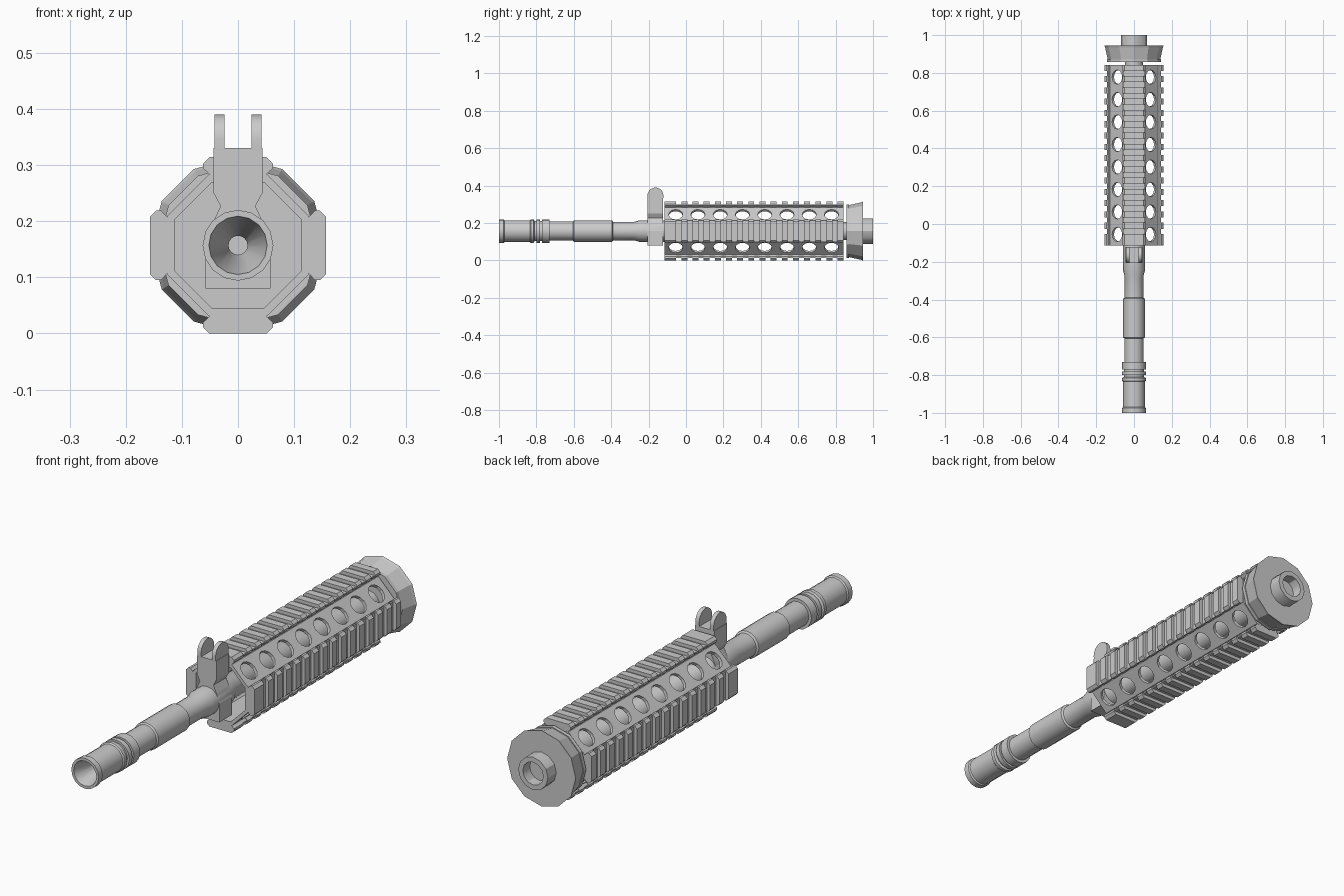
import bpy, bmesh
from math import sin, cos, pi, radians
from mathutils import Matrix, Vector

if "Cube" in bpy.data.objects:
    bpy.data.objects.remove(bpy.data.objects["Cube"])

CZ = 0.157  # height of the long axis


def finish(name, bm, smooth=0):
    bmesh.ops.recalc_face_normals(bm, faces=bm.faces)
    me = bpy.data.meshes.new(name)
    bm.to_mesh(me)
    bm.free()
    ob = bpy.data.objects.new(name, me)
    bpy.context.collection.objects.link(ob)
    if smooth:
        bpy.ops.object.select_all(action='DESELECT')
        ob.select_set(True)
        bpy.context.view_layer.objects.active = ob
        bpy.ops.object.shade_smooth_by_angle(angle=radians(smooth))
    return ob


def lathe(name, profile, n, smooth=0):
    """Revolve (y, r) points about the long axis, capping both ends."""
    bm = bmesh.new()
    rings = [[bm.verts.new((r * cos(2 * pi * i / n), y, CZ + r * sin(2 * pi * i / n)))
              for i in range(n)] for y, r in profile]
    for a, b in zip(rings, rings[1:]):
        for i in range(n):
            j = (i + 1) % n
            bm.faces.new((a[i], a[j], b[j], b[i]))
    bm.faces.new(rings[0])
    bm.faces.new(rings[-1])
    return finish(name, bm, smooth)


def prism(bm, pts, y0, y1, turn=0):
    """Extrude an axis-centred (x, z) section along y, turned about the axis."""
    c, s = cos(turn), sin(turn)
    ends = [[bm.verts.new((x * c - z * s, y, CZ + x * s + z * c)) for x, z in pts]
            for y in (y0, y1)]
    n = len(pts)
    bm.faces.new(ends[0])
    bm.faces.new(ends[1])
    for i in range(n):
        j = (i + 1) % n
        bm.faces.new((ends[0][i], ends[0][j], ends[1][j], ends[1][i]))


def mirrored(half):
    return half + [(-x, z) for x, z in reversed(half)]


# barrel, with the bore at the muzzle
lathe("barrel", [(-0.72, 0.017), (-0.88, 0.017), (-0.99, 0.050), (-1.0, 0.052), (-1.0, 0.063),
                 (-0.975, 0.063), (-0.97, 0.058), (-0.835, 0.058), (-0.83, 0.063),
                 (-0.815, 0.063), (-0.81, 0.054), (-0.80, 0.054), (-0.80, 0.063),
                 (-0.78, 0.063), (-0.78, 0.054), (-0.77, 0.054), (-0.77, 0.063),
                 (-0.73, 0.063), (-0.73, 0.051), (-0.605, 0.051), (-0.60, 0.057),
                 (-0.395, 0.057), (-0.39, 0.049), (-0.28, 0.049), (-0.25, 0.057),
                 (-0.10, 0.057), (-0.08, 0.048), (0.87, 0.048)], 16, 30)

# rear collar and end tube
lathe("rear_collar", [(0.857, 0.143), (0.872, 0.143), (0.872, 0.139), (0.935, 0.153),
                      (0.945, 0.157), (0.945, 0.150)], 12)
lathe("rear_tube", [(0.93, 0.068), (1.0, 0.068), (1.0, 0.047), (0.955, 0.047)], 12, 30)

# octagonal handguard shell
Y0, Y1 = -0.115, 0.843
bm = bmesh.new()
rings = []
for y, ap in ((Y0, 0.126), (Y1, 0.126), (Y1, 0.112), (Y0, 0.112)):
    r = ap / cos(pi / 8)
    rings.append([bm.verts.new((r * cos(pi / 8 + k * pi / 4), y, CZ + r * sin(pi / 8 + k * pi / 4)))
                  for k in range(8)])
for a, b in zip(rings, rings[1:] + rings[:1]):
    for k in range(8):
        j = (k + 1) % 8
        bm.faces.new((a[k], a[j], b[j], b[k]))
shell = finish("handguard", bm)

# vent holes on the four diagonal faces
bm = bmesh.new()
for d in range(4):
    ang = pi / 4 + d * pi / 2
    for i in range(8):
        pos = Vector((0.119 * cos(ang), -0.055 + i * 0.119, CZ + 0.119 * sin(ang)))
        m = Matrix.Translation(pos) @ Matrix.Rotation(pi / 2 - ang, 4, 'Y')
        bmesh.ops.create_cone(bm, cap_ends=True, segments=12, radius1=0.038,
                              radius2=0.038, depth=0.05, matrix=m)
cutter = finish("hole_cutter", bm)
cutter.hide_render = True
mod = shell.modifiers.new("holes", 'BOOLEAN')
mod.object, mod.operation, mod.solver = cutter, 'DIFFERENCE', 'EXACT'
bpy.context.view_layer.objects.active = shell
bpy.ops.object.modifier_apply(modifier="holes")
bpy.data.objects.remove(cutter)

# four toothed rails
base = mirrored([(0.048, 0.120), (0.048, 0.128), (0.058, 0.137), (0.058, 0.143)])
tooth = mirrored([(0.050, 0.126), (0.062, 0.137), (0.062, 0.146), (0.051, 0.157)])
for d, side in enumerate(("top", "left", "bottom", "right")):
    bm = bmesh.new()
    prism(bm, base, Y0 + 0.001, Y1 - 0.001, d * pi / 2)
    for i in range(16):
        y = Y0 + 0.033 + i * 0.0597
        prism(bm, tooth, Y0 if i == 0 else y - 0.003, y + 0.029, d * pi / 2)
    finish(side + "_rail", bm)

# front sight: post, lower block and two rounded ears
bm = bmesh.new()
prism(bm, mirrored([(0.058, -0.077), (0.058, 0.0), (0.045, 0.04), (0.031, 0.070),
                    (0.044, 0.094), (0.044, 0.173)]), -0.205, -0.122)
finish("sight_block", bm)
for name, x in (("left_ear", -0.033), ("right_ear", 0.033)):
    bm = bmesh.new()
    outline = [(-0.205, 0.325), (-0.122, 0.325)]
    outline += [(-0.1635 + 0.0425 * cos(k * pi / 10), 0.3475 + 0.0425 * sin(k * pi / 10))
                for k in range(11)]
    sides = [[bm.verts.new((x + dx, y, z)) for y, z in outline] for dx in (-0.0085, 0.0085)]
    n = len(outline)
    bm.faces.new(sides[0])
    bm.faces.new(sides[1])
    for i in range(n):
        j = (i + 1) % n
        bm.faces.new((sides[0][i], sides[0][j], sides[1][j], sides[1][i]))
    finish(name, bm, 30)
